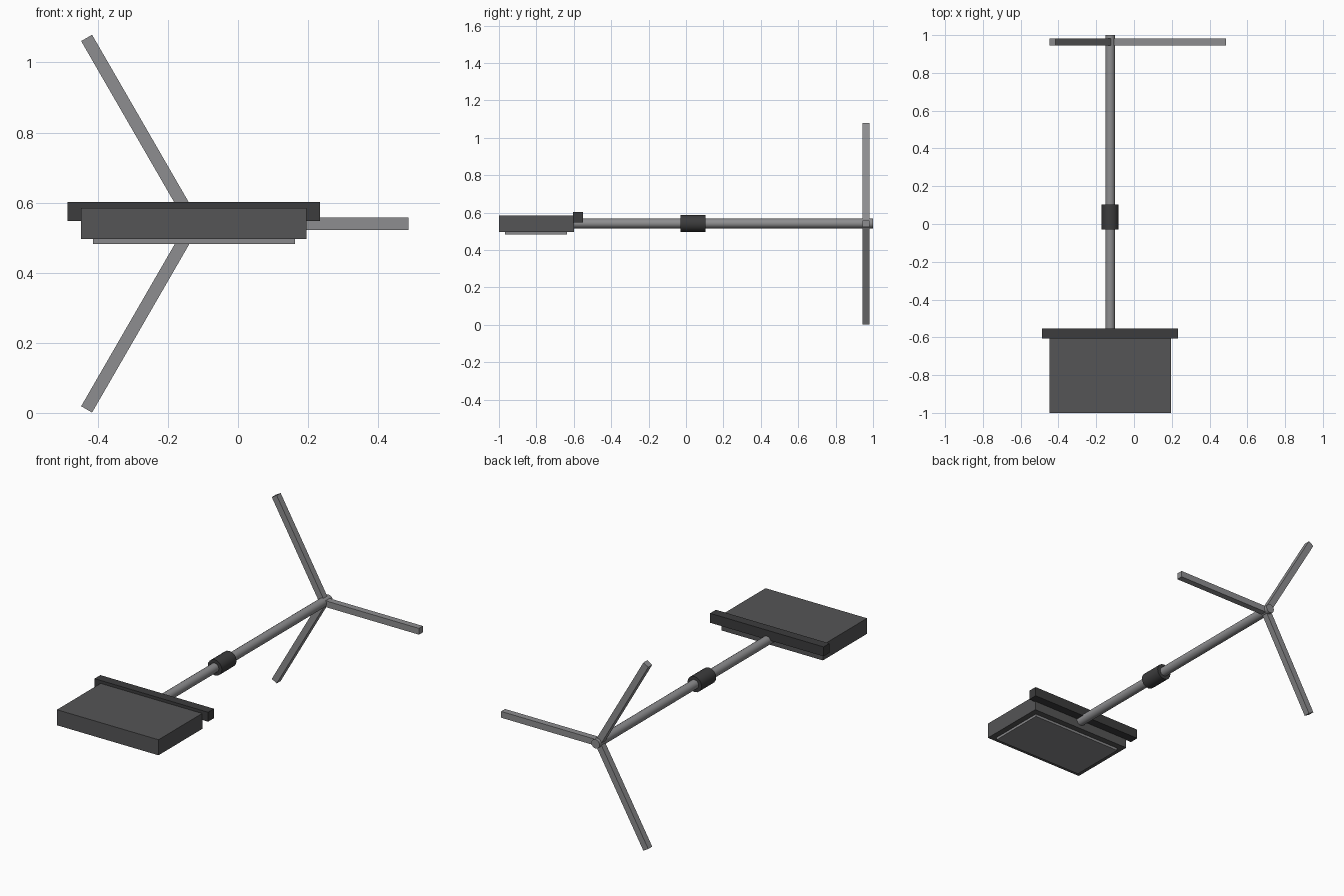
import bpy
from math import radians, cos, sin

if "Cube" in bpy.data.objects:
    bpy.data.objects.remove(bpy.data.objects["Cube"])

CX, CZ = -0.126, 0.54  # axis of the pole


def material(name, v):
    m = bpy.data.materials.new(name)
    m.diffuse_color = (v, v, v * 1.03, 1)
    m.use_nodes = True
    m.node_tree.nodes["Principled BSDF"].inputs["Base Color"].default_value = m.diffuse_color
    return m


steel = material("steel", 0.27)
dark = material("dark_grey", 0.09)
black = material("near_black", 0.045)
panel_grey = material("panel_grey", 0.25)


def box(name, lo, hi, mat):
    bpy.ops.mesh.primitive_cube_add(size=1, location=[(a + b) / 2 for a, b in zip(lo, hi)])
    o = bpy.context.object
    o.name = name
    o.scale = [b - a for a, b in zip(lo, hi)]
    bpy.ops.object.transform_apply(location=False, rotation=False, scale=True)
    o.data.materials.append(mat)
    return o


def rod(name, y0, y1, r, mat):
    bpy.ops.mesh.primitive_cylinder_add(vertices=16, radius=r, depth=y1 - y0,
                                        location=(CX, (y0 + y1) / 2, CZ + 0.002),
                                        rotation=(radians(90), 0, 0))
    o = bpy.context.object
    o.name = name
    o.data.materials.append(mat)
    bpy.ops.object.shade_smooth_by_angle(angle=radians(30))
    return o


# Pole and its clamp collar
rod("pole", -0.61, 1.0, 0.026, steel)
rod("collar", -0.03, 0.103, 0.045, black)

# Lamp head: housing, rear ledge and light panel
box("housing", (CX - 0.322, -1.0, 0.496), (CX + 0.322, -0.6, 0.585), dark)
box("ledge", (CX - 0.36, -0.605, 0.548), (CX + 0.36, -0.552, 0.602), black)
box("light_panel", (CX - 0.288, -0.967, 0.482), (CX + 0.288, -0.635, 0.498), panel_grey)

# Three square legs fanned around the end of the pole
LENGTH = 0.612
for i in range(3):
    a = radians(120 * i)
    leg = box("leg_%d" % (i + 1), (-LENGTH / 2, -0.018, -0.018), (LENGTH / 2, 0.018, 0.018), steel)
    leg.location = (CX + cos(a) * LENGTH / 2, 0.963, CZ + sin(a) * LENGTH / 2)
    leg.rotation_euler = (0, -a, 0)
